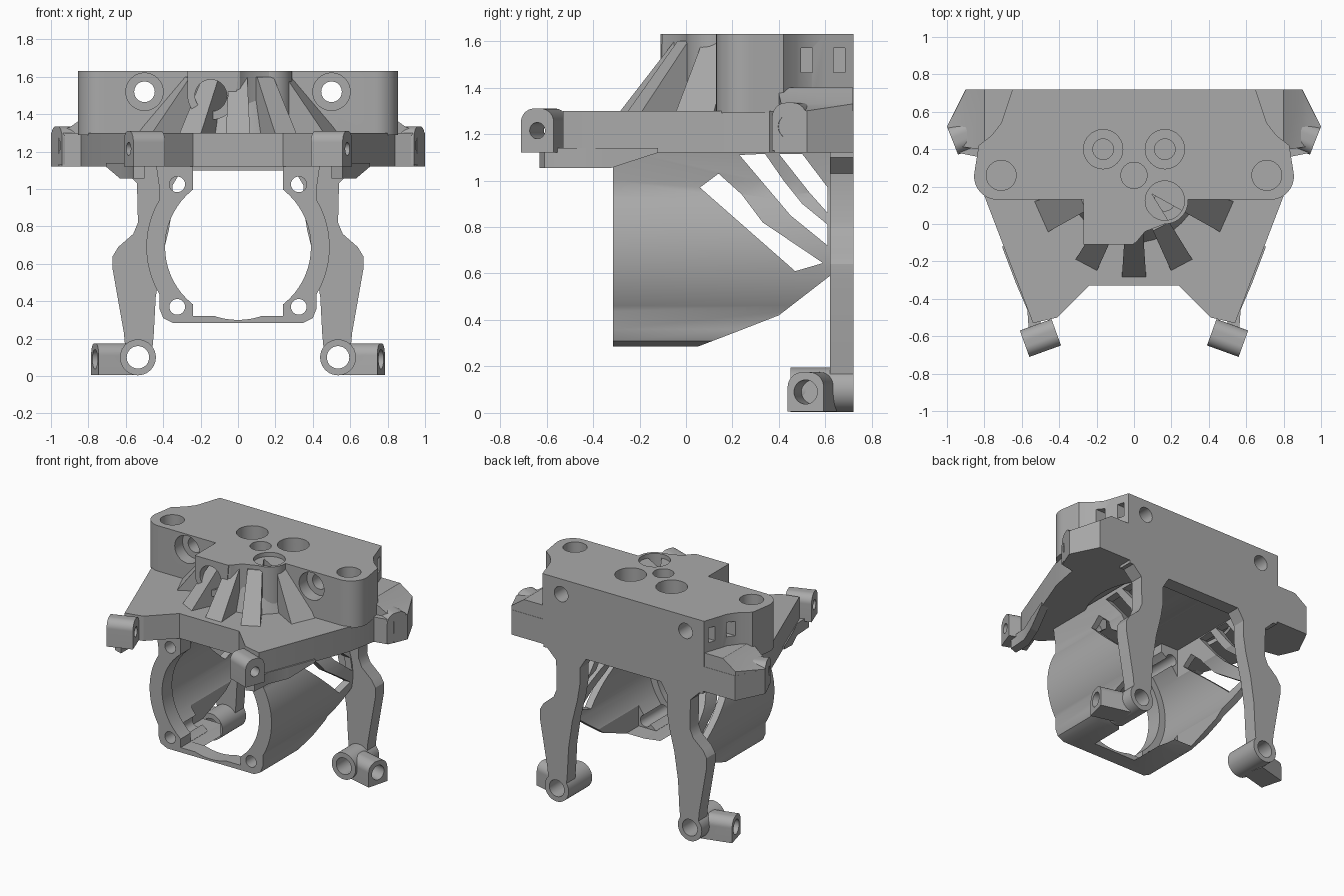
import bpy, bmesh
from math import sin, cos, radians, atan2
from mathutils import Matrix

if "Cube" in bpy.data.objects:
    bpy.data.objects.remove(bpy.data.objects["Cube"])

grey = bpy.data.materials.new("plain grey")
grey.use_nodes = True
grey.diffuse_color = (0.4, 0.4, 0.4, 1)
grey.node_tree.nodes["Principled BSDF"].inputs["Base Color"].default_value = (0.4, 0.4, 0.4, 1)
parts = []


def place(axis, a, b, h):
    return {"x": (h, a, b), "y": (a, h, b), "z": (a, b, h)}[axis]


def prism(name, pts, axis, lo, hi, keep=True):
    """Extrude a flat outline along an axis."""
    bm = bmesh.new()
    face = bm.faces.new([bm.verts.new(place(axis, a, b, lo)) for a, b in pts])
    new = bmesh.ops.extrude_face_region(bm, geom=[face])["geom"]
    shift = place(axis, 0, 0, hi - lo)
    bmesh.ops.translate(bm, vec=shift, verts=[v for v in new if isinstance(v, bmesh.types.BMVert)])
    bmesh.ops.recalc_face_normals(bm, faces=bm.faces)
    mesh = bpy.data.meshes.new(name)
    bm.to_mesh(mesh)
    bm.free()
    ob = bpy.data.objects.new(name, mesh)
    bpy.context.collection.objects.link(ob)
    mesh.materials.append(grey)
    if keep:
        parts.append(ob)
    else:
        ob.hide_render = True
    return ob


def arc(a, b, r, start, end, n=12):
    steps = [radians(start + (end - start) * i / n) for i in range(n + 1)]
    return [(a + r * cos(t), b + r * sin(t)) for t in steps]


def circle(a, b, r, n=40):
    return arc(a, b, r, 0, 360 - 360 / n, n - 1)


def rect(a0, a1, b0, b1):
    return [(a0, b0), (a1, b0), (a1, b1), (a0, b1)]


def mirrored(half):
    return half + [(-x, y) for x, y in reversed(half)]


def flip(pts, s):
    return [(s * x, y) for x, y in pts]


def cut(targets, pts, axis, lo, hi, mode="DIFFERENCE"):
    """Cut or trim the targets with an extruded outline."""
    cutter = prism("cutter", pts, axis, lo, hi, keep=False)
    for ob in targets:
        mod = ob.modifiers.new("cut", "BOOLEAN")
        mod.operation, mod.solver, mod.object = mode, "EXACT", cutter
        bpy.context.view_layer.objects.active = ob
        bpy.ops.object.modifier_apply(modifier=mod.name)
    bpy.data.objects.remove(cutter)


def lug(name, x, y, dx, dy, length, half, z0, z1, hole, depth):
    """Rounded screw lug whose outer face sits at x, y and looks along dx, dy."""
    r = half * 0.8
    zc = (z0 + z1) / 2
    pts = [(-half, z0), (half, z0)] + arc(half - r, z1 - r, r, 0, 90) + arc(r - half, z1 - r, r, 90, 180)
    ob = prism(name, pts, "x", -length, 0)
    cut([ob], circle(0, zc, hole), "x", -depth, 0.05)
    ob.data.transform(Matrix.Translation((x, y, 0)) @ Matrix.Rotation(atan2(dy, dx), 4, "Z"))
    return ob


# Wide base plate
outline = mirrored([(0.24, -0.33), (0.41, -0.5), (0.54, -0.53), (0.8, 0.15),
                    (0.84, 0.36), (0.94, 0.38), (1.0, 0.52), (0.9, 0.72)])
plate = prism("base_plate", outline, "z", 1.12, 1.3)
cut([plate], circle(0, 0.26, 0.5, 64), "z", 1.0, 1.15)

# Upper block with corner bosses and scooped rear corners
block = prism("upper_block", mirrored(
    [(0.2, 0.13)] + arc(0.73, 0.255, 0.125, -90, 10) + [(0.83, 0.42), (0.76, 0.475), (0.71, 0.54),
                                                    (0.69, 0.6), (0.67, 0.66), (0.65, 0.72)]),
    "z", 1.29, 1.63)

# Front hub, round column and web under the block top
hub = prism("front_hub", [(0.0, 1.63), (-0.27, 1.63)] + arc(-0.14, 1.5, 0.13, 180, 355, 20), "y", -0.11, 0.2)
column = prism("round_column", circle(0.165, 0.125, 0.125), "z", 1.3, 1.63)
web = prism("hub_web", [(-0.02, -0.11), (0.01, -0.1), (0.06, -0.04), (0.165, 0.0), (0.2, 0.2), (-0.1, 0.2)],
            "z", 1.4, 1.63)
core = prism("rib_core", circle(0, 0.26, 0.36), "z", 1.3, 1.6)
for v in core.data.vertices:
    if v.co.z > 1.5:
        v.co.x *= 0.72
        v.co.y = 0.26 + (v.co.y - 0.26) * 0.72

# Sloping ribs fanned around the hub, wider at the foot
for i, (angle, width) in enumerate([(-167, 0.09), (-118, 0.065), (-90, 0.065), (-62, 0.065), (-13, 0.09)]):
    if width > 0.08:
        angle = angle + (11 if angle < -90 else -11)
    rib = prism(f"slanted_rib_{i}", [(0.1, 1.29), (0.55, 1.29), (0.31, 1.6), (0.1, 1.6)], "y", -1, 1)
    for v in rib.data.vertices:
        v.co.y *= width * (0.45 + v.co.x)
    rib.data.transform(Matrix.Translation((0, 0.26, 0)) @ Matrix.Rotation(radians(angle), 4, "Z"))

# Vertical holes
stack = [block, column, web, core, plate]
for x, y in [(-0.165, 0.4), (0.165, 0.4), (0.165, 0.125)]:
    cut(stack + [hub], circle(x, y, 0.055), "z", 1.0, 1.8)
    cut(stack + [hub], circle(x, y, 0.105), "z", 1.52, 1.8)
cut(stack + [hub], circle(0, 0.26, 0.07), "z", 1.0, 1.8)
cut([hub, block, web, core], circle(-0.145, 1.5, 0.085), "y", -0.3, 0.1)

for s, side in ((1, "left"), (-1, "right")):
    # Boss holes, cross holes and small side slots
    cut([block], circle(s * 0.71, 0.26, 0.08), "z", 1.35, 1.8)
    cut([block], circle(s * 0.5, 1.52, 0.055), "y", -0.1, 0.9)
    cut([block], circle(s * 0.5, 1.52, 0.1), "y", -0.1, 0.22)
    for y in (0.52, 0.66):
        cut([block], rect(y - 0.025, y + 0.025, 1.465, 1.57), "x", *sorted((s * 0.6, s * 1.1)))

    # Rear wings with sloping tops
    wing = prism(f"{side}_rear_wing", flip([(0.6, 1.12), (1.0, 1.12), (1.0, 1.3), (0.9, 1.33),
                                           (0.8, 1.4), (0.6, 1.4)], s), "y", 0.3, 0.8)
    cut([wing], flip([(0.62, 0.4), (0.84, 0.4), (0.96, 0.42), (1.0, 0.52), (0.9, 0.718), (0.62, 0.718)], s),
        "z", 1.0, 1.5, "INTERSECT")
    lug(f"{side}_rear_lug", s * 0.97, 0.445, s * 0.93, -0.37, 0.22, 0.08, 1.13, 1.335, 0.052, 0.14)

    # Front lugs and the stiffeners below the plate edges
    lug(f"{side}_front_lug", s * 0.585, -0.64, s * 0.94, -0.34, 0.18, 0.075, 1.12, 1.31, 0.035, 0.3)
    prism(f"{side}_edge_stiffener", flip([(0.5, -0.63), (0.56, -0.61), (0.57, -0.46), (0.63, -0.32),
                                          (0.57, -0.32), (0.5, -0.5)], s), "z", 1.055, 1.14)
    tail = prism(f"{side}_stiffener_tail", [(-0.32, 1.055), (-0.12, 1.12), (-0.12, 1.14), (-0.32, 1.14)],
                 "x", 0.57, 0.63)
    for v in tail.data.vertices:
        v.co.x = s * (v.co.x + (v.co.y + 0.32) * 0.38)
    if s < 0:
        tail.data.flip_normals()

    # Rear legs ending in a cross tube and side lug
    leg = prism(f"{side}_rear_leg", flip(
        [(0.64, 1.13), (0.54, 1.03), (0.535, 0.82), (0.56, 0.76), (0.64, 0.69), (0.67, 0.64), (0.67, 0.57),
         (0.61, 0.23), (0.6, 0.12), (0.46, 0.12), (0.45, 0.23), (0.44, 0.42), (0.41, 0.62), (0.37, 0.78),
         (0.35, 0.9), (0.35, 1.02), (0.32, 1.07), (0.28, 1.13)], s), "y", 0.62, 0.72)
    foot = prism(f"{side}_foot_tube", circle(s * 0.535, 0.1, 0.096), "y", 0.45, 0.72)
    foot_lug = lug(f"{side}_foot_lug", s * 0.765, 0.515, s * 0.95, -0.25, 0.22, 0.08, 0.005, 0.175, 0.052, 0.13)
    cut([leg, foot, foot_lug], circle(s * 0.535, 0.1, 0.06), "y", 0.2, 0.9)

# Rear wall closing the plate into the legs
prism("rear_wall", rect(-0.64, 0.64, 1.1, 1.35), "y", 0.62, 0.72)

# Round fan duct with a square-cornered mounting flange
duct = prism("fan_duct", mirrored([(0.35, 0.285), (0.4, 0.31), (0.42, 0.36)]
                                  + arc(0, 0.69, 0.49, -31, 31, 20) + [(0.42, 1.0), (0.44, 1.14)]),
             "y", -0.315, 0.63)
cut([duct], circle(0, 0.69, 0.39, 64), "y", -0.5, 0.8)
cut([duct], rect(-0.24, 0.24, 0.32, 1.121), "y", -0.5, 0.8)
cut([duct], circle(0, 0.69, 0.44, 64), "y", -0.2, 0.8)
cut([duct], rect(-0.38, 0.38, 0.32, 1.121), "y", 0.0, 0.8)
for x in (-0.325, 0.325):
    for z in (0.37, 1.025):
        cut([duct], circle(x, z, 0.042, 24), "y", -0.5, 0.8)

# Sloping underside and slanted vents of the duct
cut([duct], [(0.05, 0.1), (0.05, 0.285), (0.22, 0.35), (0.4, 0.42), (0.62, 0.59), (0.8, 0.6), (0.8, 0.1)],
    "x", -1, 1)
vents = [[(0.06, 0.97), (0.14, 1.03), (0.24, 0.94), (0.33, 0.82), (0.59, 0.645), (0.47, 0.61)],
         [(0.23, 1.11), (0.34, 1.115), (0.42, 1.0), (0.5, 0.9), (0.61, 0.81), (0.61, 0.72), (0.45, 0.85)],
         [(0.4, 1.115), (0.5, 1.115), (0.61, 0.97), (0.61, 0.86), (0.53, 0.95)]]
for vent in vents:
    for s in (-1, 1):
        cut([duct], vent, "x", *sorted((s * 0.25, s * 0.7)))

# Smooth the round faces and keep the crisp edges
bpy.ops.object.select_all(action="DESELECT")
for ob in parts:
    ob.select_set(True)
bpy.context.view_layer.objects.active = plate
bpy.ops.object.shade_smooth_by_angle(angle=radians(30))
